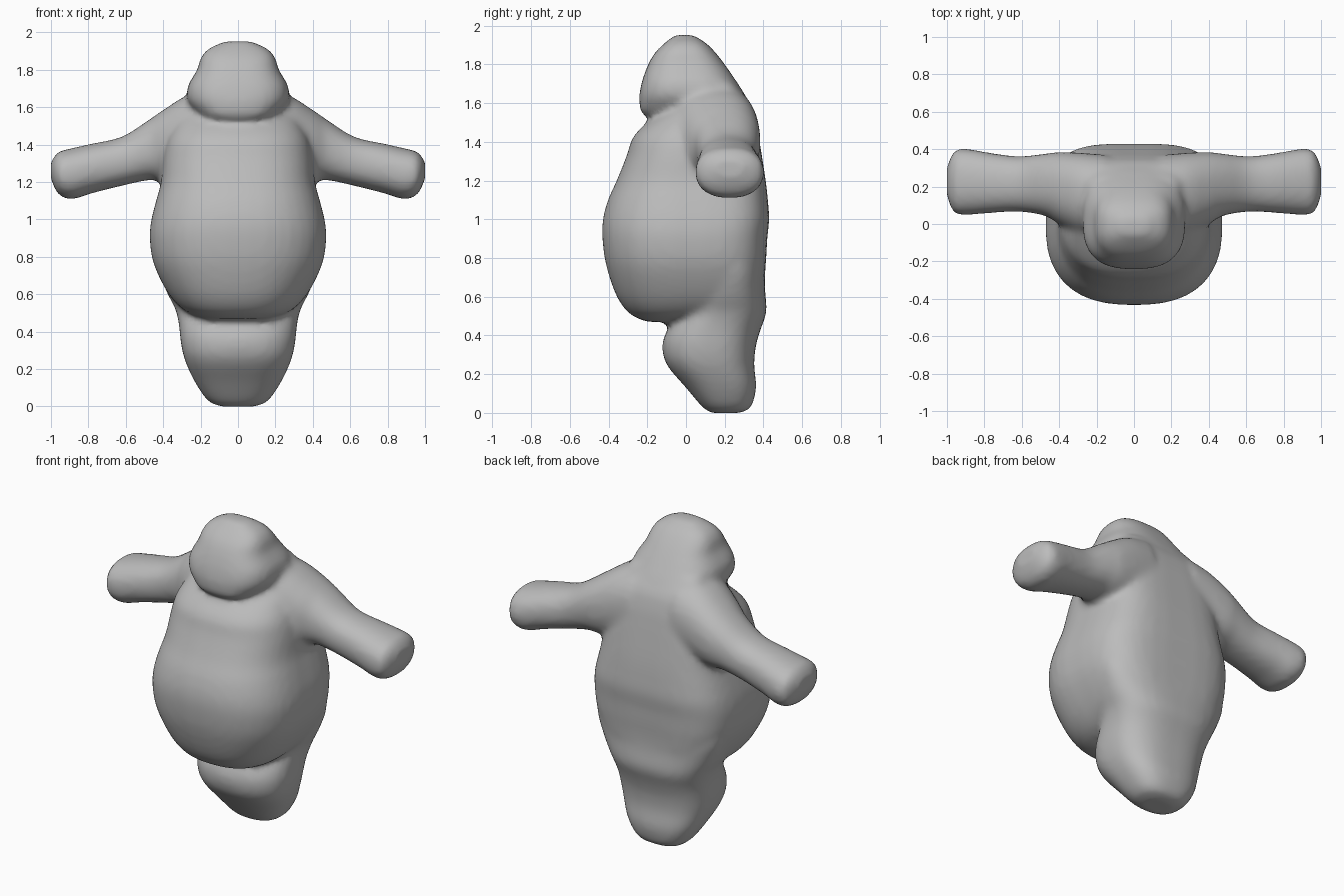
import bpy, bmesh, math
from mathutils import Vector

grey = bpy.data.materials.new("plain grey")
grey.diffuse_color = (0.5, 0.5, 0.5, 1)


def smooth_rings(rings, steps=4):
    """Catmull-Rom interpolation between the given rings."""
    out = []
    last = len(rings) - 1
    for k in range(last):
        p0, p1, p2, p3 = (rings[min(max(k + d, 0), last)] for d in (-1, 0, 1, 2))
        for s in range(steps):
            t = s / steps
            out.append([0.5 * (2 * b + (c - a) * t + (2 * a - 5 * b + 4 * c - d) * t * t
                               + (3 * b - a - 3 * c + d) * t ** 3)
                        for a, b, c, d in zip(p0, p1, p2, p3)])
    out.append(list(rings[-1]))
    return out


def loft(bm, rings, point, sides=40, low=2.5, high=2.5):
    """Skin rounded-box rings (station, half_a, b_min, b_max, ...) and cap both ends.
    low / high set the squareness of the b_min and b_max halves."""
    loops = []
    for ring in smooth_rings(rings):
        ha, b0, b1 = ring[1:4]
        loop = []
        for i in range(sides):
            t = 2 * math.pi * (i + 0.5) / sides
            c, s = math.cos(t), math.sin(t)
            power = high if s > 0 else low
            a = ha * math.copysign(abs(c) ** (2 / power), c)
            b = (b0 + b1) / 2 + (b1 - b0) / 2 * math.copysign(abs(s) ** (2 / power), s)
            loop.append(bm.verts.new(point(ring, a, b)))
        loops.append(loop)
    for lo, hi in zip(loops, loops[1:]):
        for i in range(sides):
            j = (i + 1) % sides
            bm.faces.new((lo[i], lo[j], hi[j], hi[i]))
    bm.faces.new(loops[0][::-1])
    bm.faces.new(loops[-1])


def upright(ring, a, b):
    return Vector((a, b, ring[0]))


bm = bmesh.new()

# hips and joined legs: z, half width, front y, back y
loft(bm, [(0.0, 0.09, 0.13, 0.28), (0.03, 0.16, 0.085, 0.335), (0.13, 0.23, 0.0, 0.362),
          (0.25, 0.285, -0.10, 0.352), (0.35, 0.307, -0.122, 0.362), (0.43, 0.315, -0.095, 0.385),
          (0.52, 0.335, -0.03, 0.415), (0.62, 0.385, 0.0, 0.41), (0.76, 0.43, 0.03, 0.40),
          (0.92, 0.41, 0.08, 0.36), (1.02, 0.3, 0.12, 0.3)], upright, low=2.5, high=2.7)

# belly, chest and shoulders
loft(bm, [(0.47, 0.17, -0.20, 0.15), (0.51, 0.28, -0.288, 0.28), (0.60, 0.37, -0.357, 0.39),
          (0.76, 0.45, -0.412, 0.412), (0.90, 0.472, -0.432, 0.42), (1.0, 0.463, -0.429, 0.43),
          (1.1, 0.438, -0.403, 0.423), (1.2, 0.412, -0.358, 0.412), (1.33, 0.40, -0.306, 0.392),
          (1.42, 0.38, -0.275, 0.377), (1.50, 0.345, -0.20, 0.362), (1.60, 0.30, -0.06, 0.33),
          (1.70, 0.24, 0.05, 0.26)], upright, low=2.5, high=3.6)

# head
loft(bm, [(1.505, 0.13, -0.16, 0.2), (1.55, 0.20, -0.23, 0.30), (1.60, 0.25, -0.24, 0.32),
          (1.65, 0.274, -0.24, 0.30), (1.72, 0.265, -0.225, 0.255), (1.80, 0.218, -0.195, 0.20),
          (1.86, 0.20, -0.16, 0.153), (1.91, 0.16, -0.11, 0.103), (1.952, 0.07, -0.055, 0.035)],
     upright, low=2.8, high=2.8)

# arms: x, half depth, bottom z, top z, middle y
ARM = [(0.15, 0.235, 1.2, 1.70, 0.135), (0.28, 0.22, 1.2, 1.66, 0.16), (0.40, 0.192, 1.205, 1.585, 0.192),
       (0.48, 0.165, 1.21, 1.53, 0.21), (0.62, 0.148, 1.18, 1.442, 0.214), (0.78, 0.162, 1.14, 1.405, 0.22),
       (0.89, 0.176, 1.108, 1.38, 0.225), (0.96, 0.165, 1.135, 1.36, 0.225), (1.0, 0.08, 1.215, 1.31, 0.225)]
for side in (-1, 1):
    loft(bm, ARM, lambda r, a, b: Vector((side * r[0], r[4] + a, b)), low=2.3, high=2.3)

bmesh.ops.recalc_face_normals(bm, faces=bm.faces)
mesh = bpy.data.meshes.new("body")
bm.to_mesh(mesh)
bm.free()
mesh.materials.append(grey)
body = bpy.data.objects.new("body", mesh)
bpy.context.collection.objects.link(body)

# fuse the overlapping parts into one soft skin
skin = body.modifiers.new("fuse", 'REMESH')
skin.mode = 'VOXEL'
skin.voxel_size = 0.02
skin.use_smooth_shade = True
soft = body.modifiers.new("soften", 'SMOOTH')
soft.factor = 0.5
soft.iterations = 6
